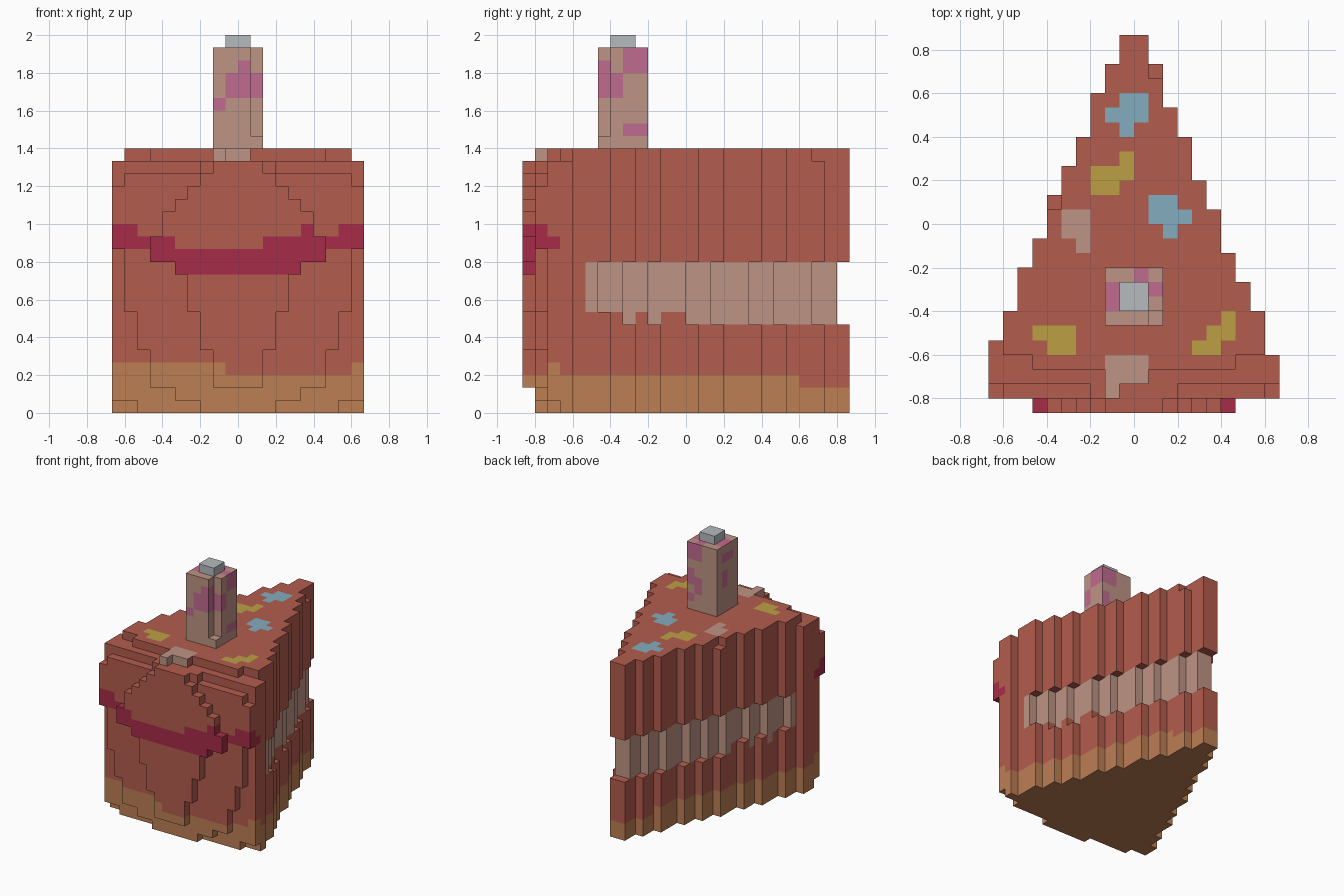
import bpy, bmesh, math

cube = bpy.data.objects.get("Cube")
if cube:
    bpy.data.objects.remove(cube, do_unlink=True)

U = 1 / 15  # size of one block


def srgb(h):
    vals = [int(h[n:n + 2], 16) / 255 for n in (0, 2, 4)]
    return [v / 12.92 if v <= 0.04045 else ((v + 0.055) / 1.055) ** 2.4 for v in vals] + [1]


MATS = {}
for mat_name, hexa in {"terracotta": "B35C4D", "orange_crust": "BC7E54", "cream_pink": "BE9485",
                       "crimson": "A62C48", "rose": "C06B8E", "sky_blue": "84ACBF",
                       "mustard": "BCA045", "silver": "B7BBBF"}.items():
    m = bpy.data.materials.new(mat_name)
    m.use_nodes = True
    m.diffuse_color = srgb(hexa)
    m.node_tree.nodes["Principled BSDF"].inputs["Base Color"].default_value = srgb(hexa)
    MATS[mat_name] = m

DIRS = [(1, 0, 0), (-1, 0, 0), (0, 1, 0), (0, -1, 0), (0, 0, 1), (0, 0, -1)]


def build(name, cells, solid, colour):
    """Skin a set of blocks, leaving out faces hidden by solid neighbours."""
    bm = bmesh.new()
    verts, used = {}, []

    def vert(p):
        if p not in verts:
            verts[p] = bm.verts.new([c * U for c in p])
        return verts[p]

    for c in sorted(cells):
        for d in DIRS:
            if tuple(a + b for a, b in zip(c, d)) in solid:
                continue
            ax = next(n for n in range(3) if d[n])
            a1, a2 = (ax + 1) % 3, (ax + 2) % 3
            ring = []
            for s, t in ((0, 0), (1, 0), (1, 1), (0, 1)):
                p = list(c)
                p[ax] += d[ax] > 0
                p[a1] += s
                p[a2] += t
                ring.append(vert(tuple(p)))
            face = bm.faces.new(ring if d[ax] > 0 else ring[::-1])
            col = colour(c, d)
            if col not in used:
                used.append(col)
            face.material_index = used.index(col)
    mesh = bpy.data.meshes.new(name)
    bm.to_mesh(mesh)
    bm.free()
    for col in used:
        mesh.materials.append(MATS[col])
    ob = bpy.data.objects.new(name, mesh)
    bpy.context.collection.objects.link(ob)
    return ob


def inside(u, v, rects):
    return any(a <= u < b and c <= v < d for a, b, c, d in rects)


# Wedge outline: half width grows by one block at each of these rows
LEFT_STEPS = [13, 11, 9, 6, 4, 2, -1, -3, -6, -8]
RIGHT_STEPS = [13, 11, 8, 6, 3, 1, -2, -4, -6, -9]


def half(j, steps):
    return sum(j < s for s in steps)


# Half widths of the two bulging front layers, from low to high
FRONT = dict(enumerate([2, 2, 2, 3, 3, 3, 4, 4, 4, 5, 7, 7, 6, 6, 5, 4, 3, 2], 2))
SECOND = dict(enumerate([3, 5] + [7] * 3 + [8] * 3 + [9] * 5 + [10] * 5 + [9, 3]))


def in_filling(j, k):
    low = 7 if j >= 0 or j in (-5, -3) else 8
    return j >= -8 and low <= k < 12


sponge, filling = set(), set()
for k in range(21):
    for j in range(-13, 13):
        fill = in_filling(j, k)
        row = j + 1 if fill else j      # filling is set back by one row
        l, r = half(row, LEFT_STEPS), half(row, RIGHT_STEPS)
        if j == -13:
            l = r = FRONT.get(k, 0)
        elif j == -12:
            l = r = SECOND.get(k, 0)
        elif j == -11 and k == 0:
            l = r = 8
        if k == 20:                     # stepped top rim
            cap = 0 if j < -10 else 7 if j == -10 else 9
            l, r = min(l, cap), min(r, cap)
            l -= j == 1
            r -= j == 10
        (filling if fill else sponge).update((i, j, k) for i in range(-l, r))

# Raised cream dab on the front rim
dab = {(-2, -12, 20), (-2, -11, 20), (-1, -11, 20), (0, -11, 20)}
sponge |= {(-2, -12, 19)}

# Candle with one chipped corner, and its wick
candle = {(i, j, k) for i in range(-2, 2) for j in range(-7, -3) for k in range(21, 29)}
candle -= {(1, -7, k) for k in range(22, 29)}
wick = {(i, j, 29) for i in (-1, 0) for j in (-6, -5)}
solid = sponge | filling | dab | candle | wick

# Painted sprinkles on the top: x range, y range in blocks
SPRINKLES = {
    "sky_blue": [(-2, 1, 7, 8), (-1, 1, 8, 9), (-1, 0, 6, 7),
                 (1, 3, 0, 2), (2, 3, -1, 0), (3, 4, 0, 1)],
    "mustard": [(-3, -1, 2, 4), (-1, 0, 3, 5), (-7, -6, -8, -7), (-6, -4, -9, -7),
                (4, 6, -9, -8), (5, 7, -8, -7), (6, 7, -7, -6)],
    "cream_pink": [(-5, -3, -1, 1), (-4, -3, -2, -1), (-1, 1, -10, -9), (-2, -1, -10, -9)],
}


def jam_band(i, j, k):
    """Sagging stripe around the front."""
    m = i if i >= 0 else -1 - i
    if j > -11:
        return False
    if j == -11:
        return k == 13 and m >= 7
    if m < 5:
        return 11 <= k < (14 if 2 <= i < 5 else 13)
    if m < 7:
        return 12 <= k < (15 if i == 5 else 14)
    return 13 <= k < (14 if m == 7 else 15)


def sponge_colour(c, d):
    i, j, k = c
    if d[2] == 1 and k == 20:
        for col, rects in SPRINKLES.items():
            if inside(i, j, rects):
                return col
    crust = 3
    if j <= -11 and (i < -1 or i >= 9):
        crust = 4
    elif j >= 9:
        crust = 2
    if k < crust:
        return "orange_crust"
    return "crimson" if jam_band(i, j, k) else "terracotta"


# Rose blotches per candle side: horizontal range, then height range
BLOTCHES = {
    (0, -1, 0): [(-1, 2, 25, 27), (0, 1, 27, 28), (-2, -1, 24, 25)],
    (1, 0, 0): [(-7, -5, 25, 27), (-7, -6, 27, 28), (-5, -3, 27, 29), (-5, -3, 22, 23)],
    (0, 1, 0): [(0, 2, 27, 29), (1, 2, 24, 26), (0, 1, 23, 25), (1, 2, 22, 23)],
    (-1, 0, 0): [(-6, -4, 27, 28), (-5, -4, 24, 26)],
    (0, 0, 1): [(-2, -1, -6, -4), (0, 1, -4, -3), (1, 2, -5, -4)],
}


def candle_colour(c, d):
    i, j, k = c
    u, v = (j, k) if d[0] else (i, k) if d[1] else (i, j)
    if k > 21 and inside(u, v, BLOTCHES.get(d, [])):
        return "rose"
    return "cream_pink"


def dab_colour(c, d):
    return "terracotta" if d[0] > 0 and c[0] == 0 else "cream_pink"


build("cake_sponge", sponge, solid, sponge_colour)
build("cream_filling", filling, solid, lambda c, d: "cream_pink")
build("cream_dab", dab, solid, dab_colour)
build("candle", candle, solid, candle_colour)
build("candle_wick", wick, solid, lambda c, d: "silver")
